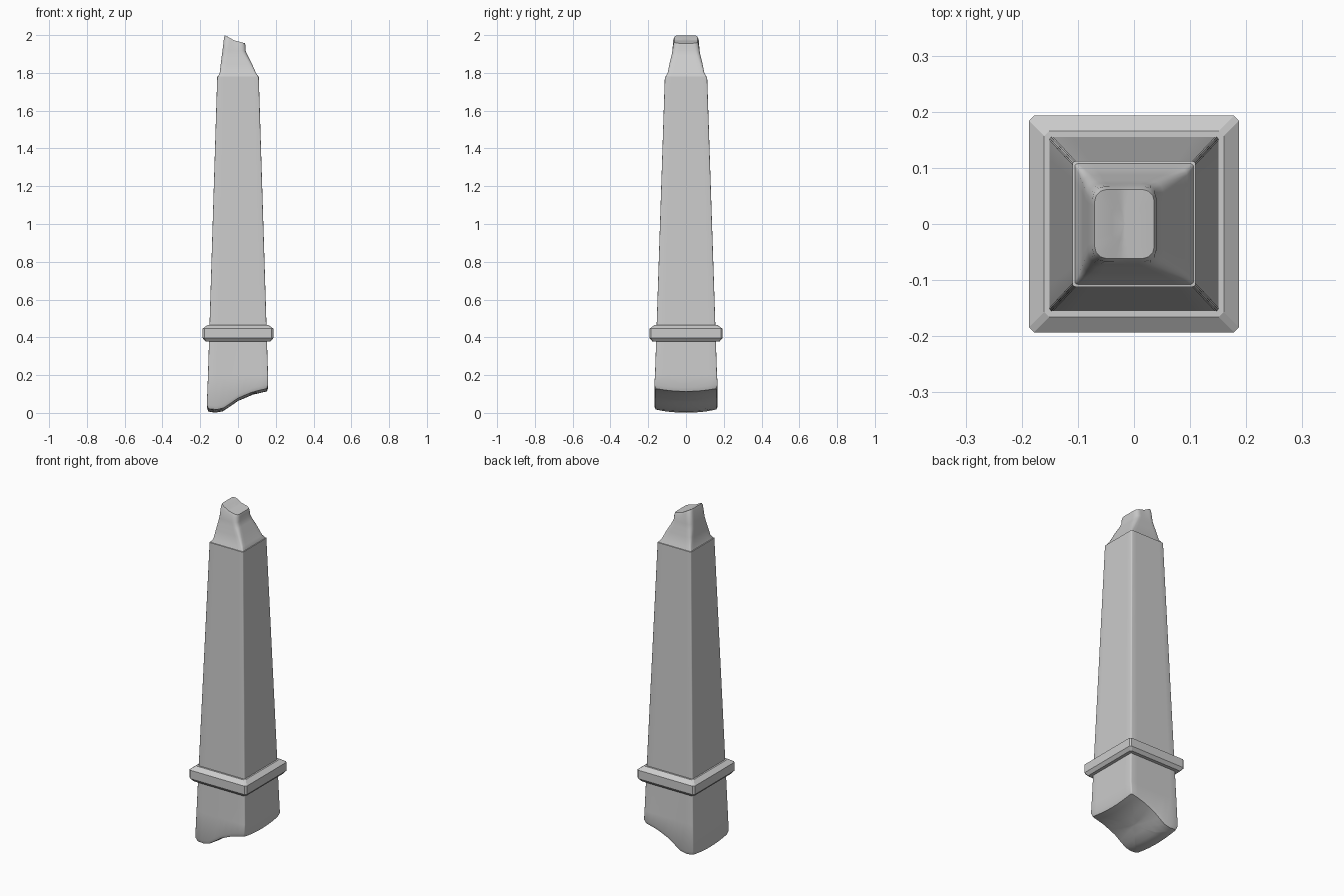
import bpy, bmesh, math

if "Cube" in bpy.data.objects:
    bpy.data.objects.remove(bpy.data.objects["Cube"])


def lerp_profile(pts, x):
    """Piecewise linear height along x."""
    if x <= pts[0][0]:
        return pts[0][1]
    for (x0, z0), (x1, z1) in zip(pts, pts[1:]):
        if x <= x1:
            return z0 + (z1 - z0) * (x - x0) / (x1 - x0)
    return pts[-1][1]


def ring(x0, x1, hy, r, z, side=8, arc=3):
    """Rounded rectangle loop; z is a number or a function of x and y."""
    cx, hx = (x0 + x1) / 2, (x1 - x0) / 2
    corners = [(1, 1), (-1, 1), (-1, -1), (1, -1)]
    arcs = []
    for k, (sx, sy) in enumerate(corners):
        arcs.append([(cx + sx * (hx - r) + r * math.cos((k + i / arc) * math.pi / 2),
                      sy * (hy - r) + r * math.sin((k + i / arc) * math.pi / 2))
                     for i in range(arc + 1)])
    pts = []
    for k in range(4):
        a, b = arcs[k][-1], arcs[(k + 1) % 4][0]
        pts += arcs[k]
        pts += [(a[0] + (b[0] - a[0]) * i / side, a[1] + (b[1] - a[1]) * i / side)
                for i in range(1, side)]
    return [(x, y, z(x, y) if callable(z) else z) for x, y in pts]


def loft(name, rings, angle=35):
    """Skin a stack of loops and close both ends."""
    bm = bmesh.new()
    loops = [[bm.verts.new(p) for p in r] for r in rings]
    n = len(loops[0])
    for a, b in zip(loops, loops[1:]):
        for i in range(n):
            j = (i + 1) % n
            bm.faces.new((a[i], a[j], b[j], b[i]))
    bm.faces.new(loops[0][::-1])
    bm.faces.new(loops[-1])
    bmesh.ops.recalc_face_normals(bm, faces=bm.faces)
    me = bpy.data.meshes.new(name)
    bm.to_mesh(me)
    bm.free()
    ob = bpy.data.objects.new(name, me)
    bpy.context.collection.objects.link(ob)
    bpy.ops.object.select_all(action='DESELECT')
    ob.select_set(True)
    bpy.context.view_layer.objects.active = ob
    bpy.ops.object.shade_smooth_by_angle(angle=math.radians(angle))
    return ob


# Slanted broken underside: height along x, slightly higher at the y edges
UNDER = [(-0.17, 0.012), (-0.13, 0.0), (-0.08, 0.008), (-0.04, 0.035),
         (0.0, 0.063), (0.08, 0.097), (0.15, 0.113), (0.17, 0.118)]


def under(x, y):
    return lerp_profile(UNDER, x) + 0.016 * (y / 0.165) ** 2


# Tapered shaft with broken foot
def shaft_ring(z):
    d = 1.78 - z
    hx, hy = 0.11 + 0.031 * d, 0.112 + 0.033 * d
    return ring(-hx, hx, hy, 0.006, z)


rings = [ring(-0.163 * s, 0.158 * s, 0.166 * s, 0.01 * s, under)
         for s in (0.03, 0.25, 0.5, 0.75, 0.9, 0.97)]
rings.append(ring(-0.165, 0.16, 0.168, 0.007, lambda x, y: under(x, y) + 0.018))
rings += [shaft_ring(z) for z in (0.2, 0.42, 0.9, 1.35, 1.78)]
rings.append(ring(-0.1, 0.1, 0.1, 0.006, 1.782))
loft("shaft", rings)

# Chamfered square collar
loft("collar", [ring(-h, h, h + 0.006, 0.009, z, side=1, arc=1)
                for h, z in ((0.145, 0.378), (0.172, 0.378), (0.187, 0.396),
                             (0.187, 0.446), (0.160, 0.466), (0.140, 0.466))], 20)

# Broken tip: flared base, leaning to a sloped fracture
BREAK = [(-0.075, 2.0), (-0.055, 1.992), (-0.02, 1.972), (0.02, 1.962), (0.042, 1.955)]


def fracture(x, y):
    return lerp_profile(BREAK, x)


tip = [ring(*p) for p in (
    (-0.107, 0.107, 0.109, 0.005, 1.775),
    (-0.105, 0.106, 0.107, 0.006, 1.783),
    (-0.097, 0.095, 0.097, 0.010, 1.80),
    (-0.091, 0.073, 0.087, 0.016, 1.85),
    (-0.086, 0.052, 0.077, 0.020, 1.89),
    (-0.082, 0.040, 0.072, 0.022, 1.917))]
tip.append(ring(-0.074, 0.040, 0.067, 0.022, lambda x, y: fracture(x, y) - 0.012))
for s in (0.93, 0.7, 0.4, 0.05):
    tip.append(ring(-0.017 - 0.057 * s, -0.017 + 0.057 * s, 0.066 * s, 0.022 * s, fracture))
loft("broken_tip", tip, 40)
